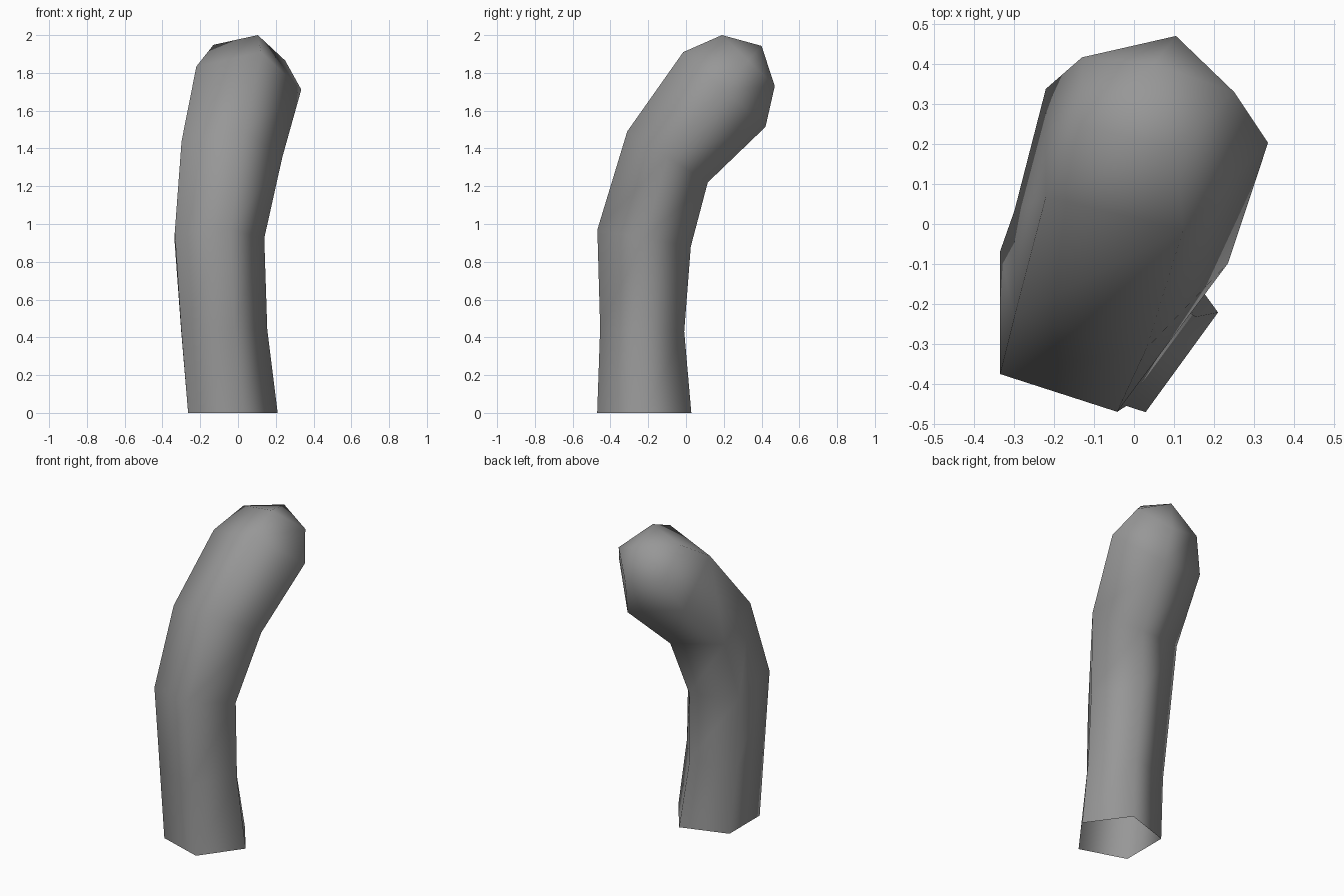
import bpy
import bmesh
from math import sin, cos, tau
from mathutils import Vector

default = bpy.data.objects.get("Cube")
if default:
    bpy.data.objects.remove(default, do_unlink=True)

SIDES = 5

# One flat grey
grey = bpy.data.materials.new("mid_grey")
grey.use_nodes = True
colour = (0.31, 0.31, 0.31, 1.0)
grey.diffuse_color = colour
shader = next(n for n in grey.node_tree.nodes if n.type == "BSDF_PRINCIPLED")
shader.inputs["Base Color"].default_value = colour

# Cross-sections from foot to tip: centre, radius across, tilted radius in y and z
SECTIONS = [
    ((-0.052, -0.221, 0.0), 0.262, (0.262, 0.0)),
    ((-0.097, -0.232, 0.44), 0.252, (0.234, -0.01)),
    ((-0.123, -0.222, 0.925), 0.262, (0.26, -0.047)),
    ((-0.06, -0.098, 1.355), 0.295, (0.224, -0.142)),
    ((0.028, 0.203, 1.712), 0.307, (0.229, -0.208)),
    ((0.04, 0.33, 1.865), 0.21, (0.147, -0.142)),
]
TIP = (0.05, 0.40, 1.943)


def add_ring(bm, centre, across, tilt):
    """Add one tilted pentagon of vertices."""
    u, v = Vector((across, 0, 0)), Vector((0, *tilt))
    angles = [tau * i / SIDES for i in range(SIDES)]
    return [bm.verts.new(Vector(centre) + u * cos(a) + v * sin(a)) for a in angles]


# Bent tube, open at the foot and closed by a blunt point
bm = bmesh.new()
rings = [add_ring(bm, *section) for section in SECTIONS]
for low, high in zip(rings, rings[1:]):
    for i in range(SIDES):
        j = (i + 1) % SIDES
        bm.faces.new((low[i], low[j], high[j], high[i]))
tip = bm.verts.new(TIP)
for i in range(SIDES):
    bm.faces.new((rings[-1][i], rings[-1][(i + 1) % SIDES], tip))
for face in bm.faces:
    face.smooth = True

mesh = bpy.data.meshes.new("bent_tube")
bm.to_mesh(mesh)
bm.free()
mesh.materials.append(grey)
tube = bpy.data.objects.new("bent_tube", mesh)
bpy.context.collection.objects.link(tube)
